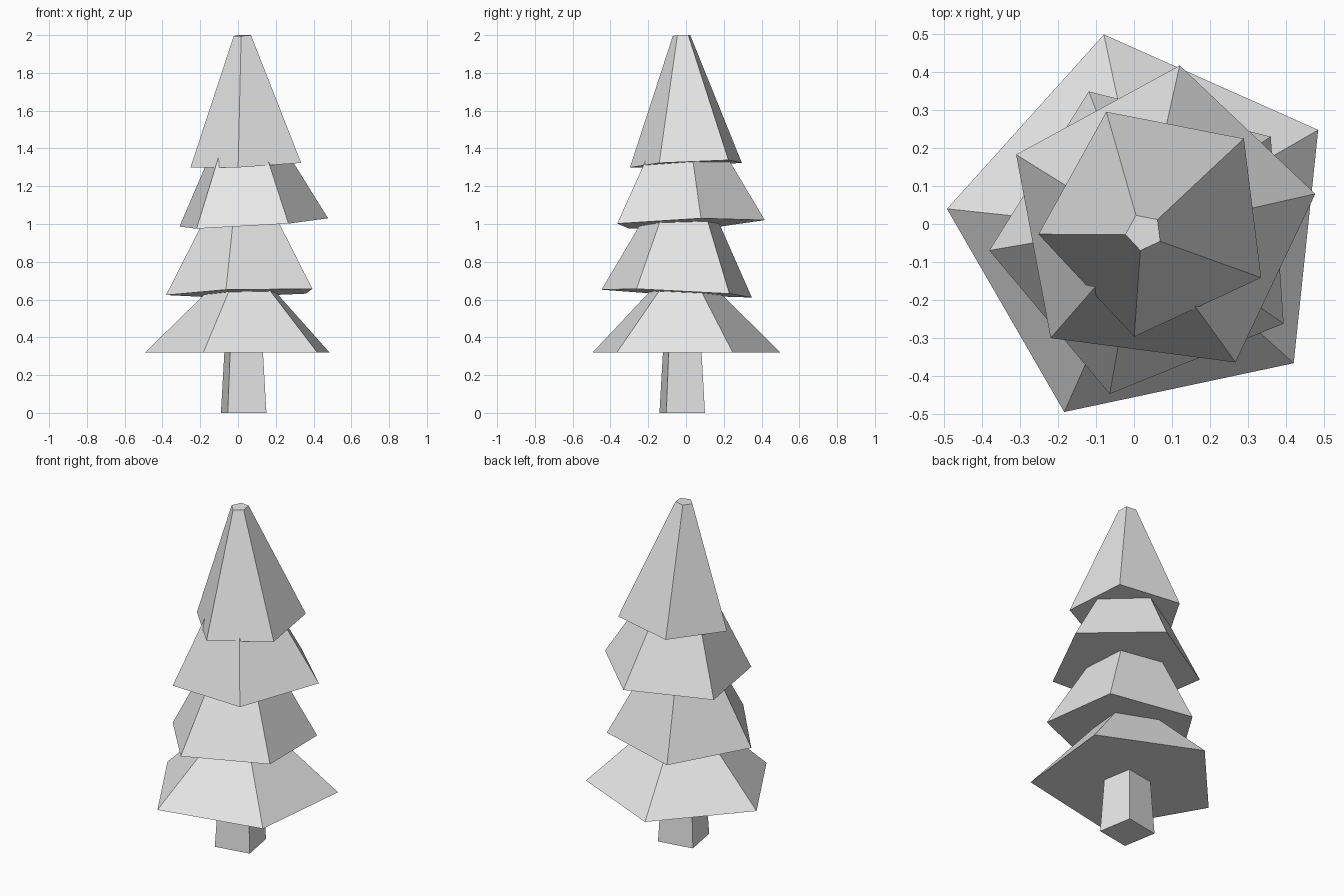
import bpy
import bmesh
from math import cos, sin, radians, tau
from mathutils import Vector, Matrix

cube = bpy.data.objects.get("Cube")
if cube:
    bpy.data.objects.remove(cube, do_unlink=True)

# Single plain grey for the whole tree
GREY = (0.8, 0.8, 0.8, 1.0)
grey = bpy.data.materials.new("plain_grey")
grey.use_nodes = True
grey.diffuse_color = GREY
grey.node_tree.nodes["Principled BSDF"].inputs["Base Color"].default_value = GREY


def frustum(name, sides, centre, r_base, r_top, height, turn, slope=(0, 0)):
    """Closed tapered prism, turned about its axis and leaning by the base slope."""
    bm = bmesh.new()

    def ring(radius, z):
        angles = [radians(turn) + tau * i / sides for i in range(sides)]
        return [bm.verts.new((radius * cos(a), radius * sin(a), z)) for a in angles]

    low, high = ring(r_base, 0), ring(r_top, height)
    bm.faces.new(low[::-1])
    bm.faces.new(high)
    for i in range(sides):
        j = (i + 1) % sides
        bm.faces.new((low[i], low[j], high[j], high[i]))

    # Lean the axis along the normal of the sloping base
    up = Vector((0, 0, 1))
    lean = up.rotation_difference(Vector((-slope[0], -slope[1], 1)))
    bm.transform(Matrix.Translation(centre) @ lean.to_matrix().to_4x4())

    mesh = bpy.data.meshes.new(name)
    bm.to_mesh(mesh)
    bm.free()
    mesh.materials.append(grey)
    obj = bpy.data.objects.new(name, mesh)
    bpy.context.collection.objects.link(obj)
    return obj


# Square trunk
frustum("trunk", 4, (0.03, -0.02, 0), 0.147, 0.122, 0.36, 55)

# Four five-sided foliage tiers, each with its own turn and lean
frustum("bottom_tier", 5, (0.03, -0.015, 0.32), 0.525, 0.175, 0.34, 30)
frustum("lower_tier", 5, (0.038, -0.04, 0.635), 0.42, 0.213, 0.38, 40, (0.03, -0.05))
frustum("upper_tier", 5, (0.067, 0.003, 1.003), 0.418, 0.217, 0.365, 10.6, (0.06, 0.035))
frustum("top_tier", 5, (0.06, 0.011, 1.317), 0.314, 0.049, 0.683, 43, (0.05, 0.048))
